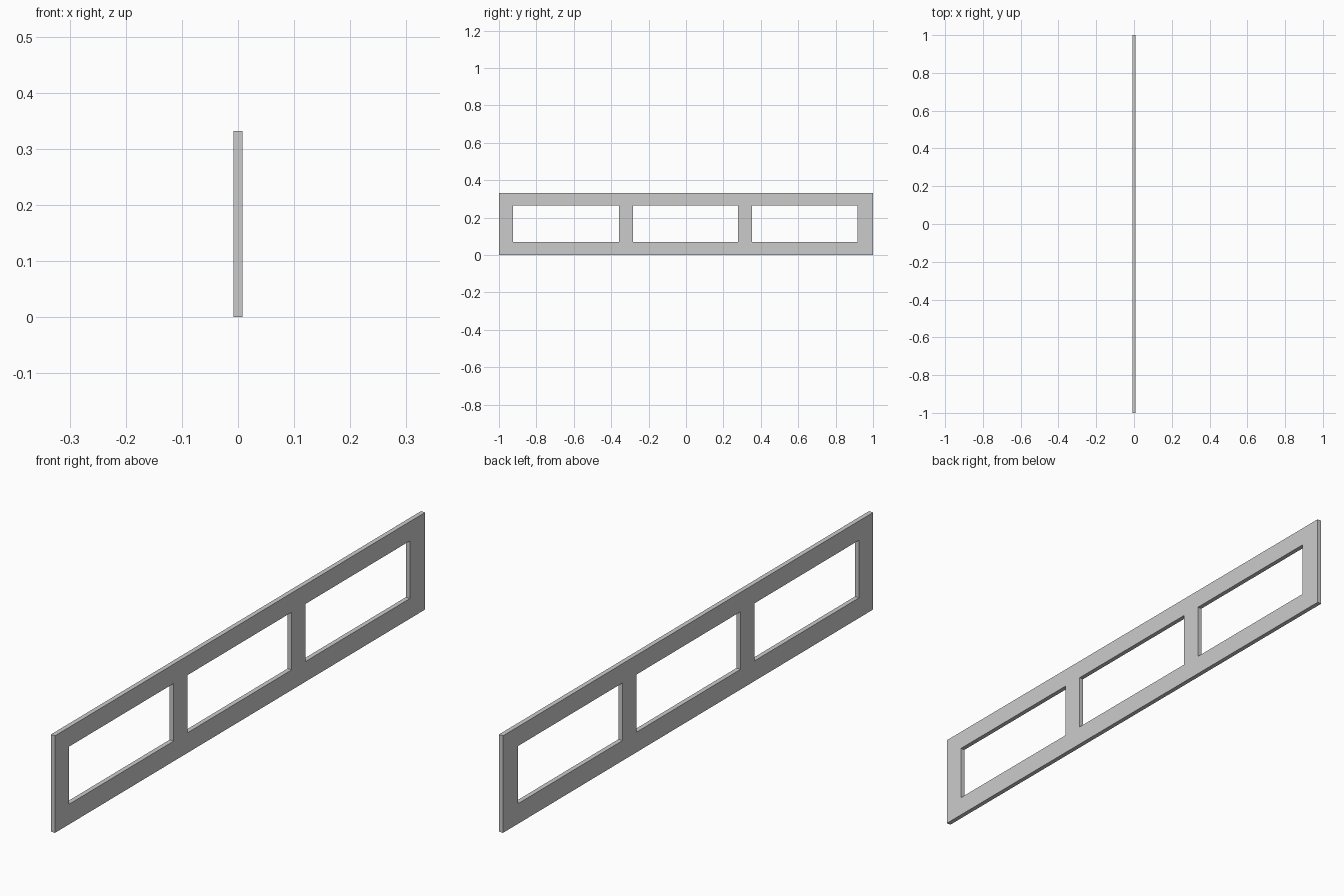
import bpy
import bmesh

if "Cube" in bpy.data.objects:
    bpy.data.objects.remove(bpy.data.objects["Cube"])

THICKNESS = 0.016
# Frame lines along the length (y) and height (z)
Y_LINES = [-1.0, -0.924, -0.359, -0.284, 0.279, 0.354, 0.918, 1.0]
Z_LINES = [0.0, 0.069, 0.266, 0.332]

bm = bmesh.new()
grid = [[bm.verts.new((-THICKNESS / 2, y, z)) for z in Z_LINES] for y in Y_LINES]

# Rails and posts: fill every cell except the three window openings
for i in range(len(Y_LINES) - 1):
    for j in range(len(Z_LINES) - 1):
        if j == 1 and i % 2 == 1:
            continue
        bm.faces.new((grid[i][j], grid[i + 1][j], grid[i + 1][j + 1], grid[i][j + 1]))

# Give the flat frame its thickness, keeping the back face
result = bmesh.ops.extrude_face_region(bm, geom=bm.faces[:], use_keep_orig=True)
moved = [g for g in result["geom"] if isinstance(g, bmesh.types.BMVert)]
bmesh.ops.translate(bm, verts=moved, vec=(THICKNESS, 0, 0))
bmesh.ops.recalc_face_normals(bm, faces=bm.faces[:])

mesh = bpy.data.meshes.new("window_frame")
bm.to_mesh(mesh)
bm.free()
frame = bpy.data.objects.new("window_frame", mesh)
bpy.context.collection.objects.link(frame)
